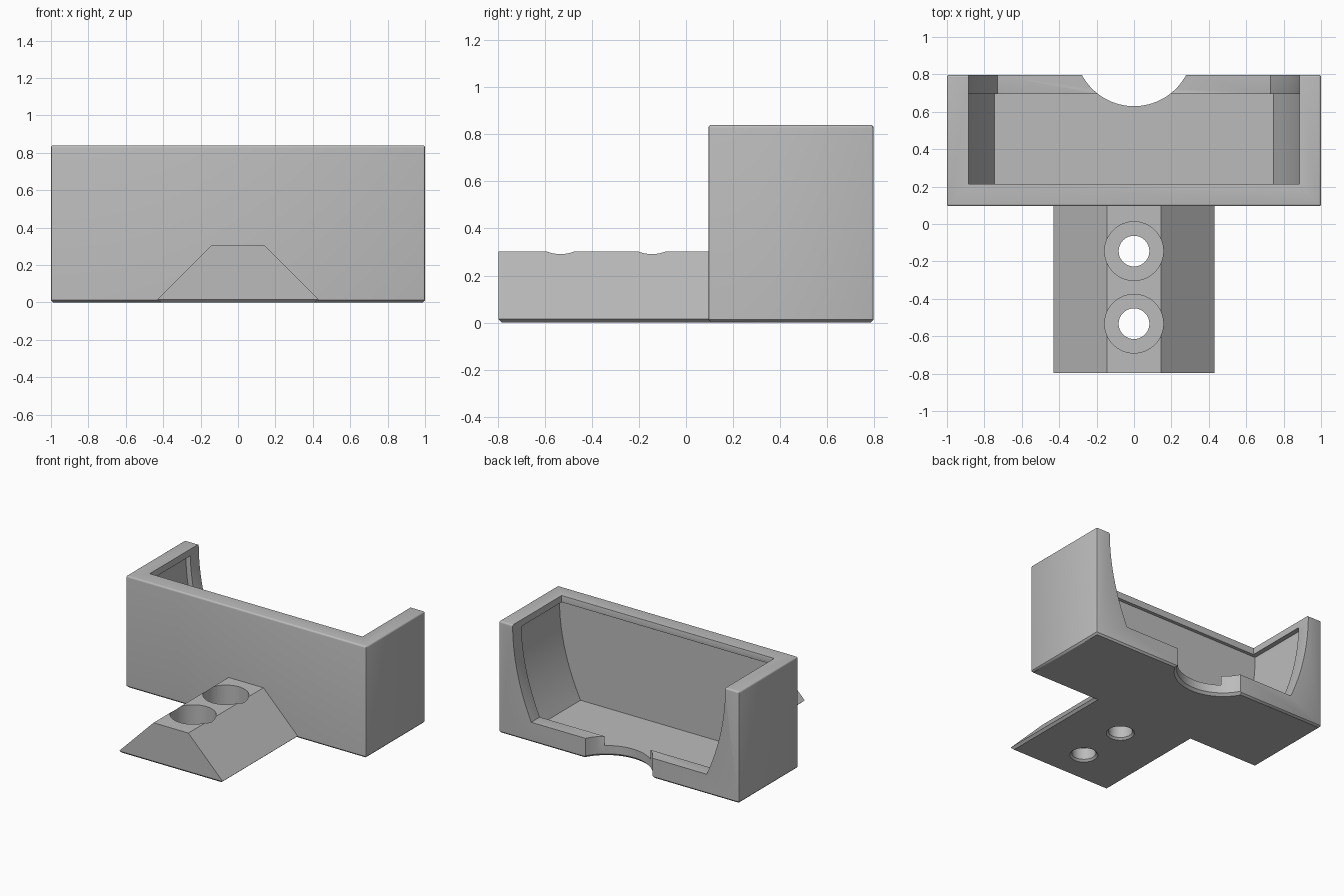
import bpy, bmesh, math
from mathutils import Vector

old = bpy.data.objects.get("Cube")
if old:
    bpy.data.objects.remove(old)

grey = bpy.data.materials.new("light_grey")
grey.use_nodes = True
GREY = (0.5, 0.5, 0.5, 1)
grey.diffuse_color = GREY
grey.node_tree.nodes["Principled BSDF"].inputs["Base Color"].default_value = GREY


def make(name, bm):
    bmesh.ops.recalc_face_normals(bm, faces=bm.faces)
    mesh = bpy.data.meshes.new(name)
    bm.to_mesh(mesh)
    bm.free()
    mesh.materials.append(grey)
    ob = bpy.data.objects.new(name, mesh)
    bpy.context.collection.objects.link(ob)
    return ob


def prism(profile, y0, y1):
    """Extrude an x-z outline along y."""
    bm = bmesh.new()
    face = bm.faces.new([bm.verts.new((x, y0, z)) for x, z in profile])
    ext = bmesh.ops.extrude_face_region(bm, geom=[face])["geom"]
    verts = [g for g in ext if isinstance(g, bmesh.types.BMVert)]
    bmesh.ops.translate(bm, verts=verts, vec=(0, y1 - y0, 0))
    return bm


def lathe(profile, x, y, steps=64):
    """Spin an r-z outline into a solid around a vertical axis."""
    bm = bmesh.new()
    rings = []
    for r, z in profile:
        angles = [2 * math.pi * i / steps for i in range(steps)]
        rings.append([bm.verts.new((x + r * math.cos(a), y + r * math.sin(a), z))
                      for a in angles])
    for a, b in zip(rings, rings[1:]):
        for i in range(steps):
            j = (i + 1) % steps
            bm.faces.new((a[i], a[j], b[j], b[i]))
    bm.faces.new(rings[0])
    bm.faces.new(rings[-1])
    return bm


def bevel(bm, rule, size, segments):
    edges = [e for e in bm.edges if rule(e)]
    bmesh.ops.bevel(bm, geom=edges, offset=size, segments=segments,
                    profile=0.5, affect='EDGES', clamp_overlap=True)


def level(z):
    return lambda e: all(abs(v.co.z - z) < 1e-4 for v in e.verts)


def cut(ob, name, bm):
    cutter = make(name, bm)
    cutter.hide_render = True
    mod = ob.modifiers.new(name, 'BOOLEAN')
    mod.operation = 'DIFFERENCE'
    mod.solver = 'EXACT'
    mod.object = cutter
    bpy.context.view_layer.objects.active = ob
    bpy.ops.object.modifier_apply(modifier=name)
    bpy.data.objects.remove(cutter)


def bowl(low_x, low_z, high_x, high_z, top, steps=16):
    """Symmetric outline whose sides curve out to vertical at the top."""
    side = []
    for i in range(steps + 1):
        t = 1 - i / steps
        side.append((high_x - (high_x - low_x) * t * t,
                     high_z - (high_z - low_z) * t))
    if top > high_z:
        side.append((high_x, top))
    return side + [(-x, z) for x, z in reversed(side)]


def smooth(ob):
    bpy.ops.object.select_all(action='DESELECT')
    ob.select_set(True)
    bpy.context.view_layer.objects.active = ob
    bpy.ops.object.shade_smooth_by_angle(angle=math.radians(32))


# Tray: box with rounded top and chamfered base
H = 0.84
bm = prism([(-1, 0), (1, 0), (1, H), (-1, H)], 0.095, 0.797)
bevel(bm, lambda e: abs(e.verts[0].co.z - e.verts[1].co.z) > 0.5, 0.01, 2)
bevel(bm, level(H), 0.024, 4)
bevel(bm, level(0), 0.018, 1)
tray = make("tray", bm)

# Hollow, open top and back, and thumb notch through the back lip
cut(tray, "hollow_cutter", prism(bowl(0.745, 0.08, 0.92, 0.79, 0.79), 0.19, 0.695))
cut(tray, "opening_cutter", prism(bowl(0.73, 0.15, 0.885, H, 1), 0.215, 1))
cut(tray, "notch_cutter", lathe(
    [(0.35, -0.016), (0.316, 0.018), (0.316, 0.5)], 0, 0.946, 96))

# Rounded inner rim
bm = bmesh.new()
bm.from_mesh(tray.data)
bmesh.ops.remove_doubles(bm, verts=bm.verts, dist=1e-5)


def rim_edge(e):
    m = (e.verts[0].co + e.verts[1].co) / 2
    return (len(e.link_faces) == 2 and e.is_convex
            and e.calc_face_angle(0) > 0.9
            and abs(m.x) < 0.9 and 0.2 < m.y < 0.72 and m.z > 0.1)


bevel(bm, rim_edge, 0.018, 3)
bm.to_mesh(tray.data)
bm.free()
smooth(tray)

# Mounting foot: dovetail bar with chamfered base
bm = prism([(-0.412, 0), (0.412, 0), (0.43, 0.016), (0.145, 0.303),
            (-0.145, 0.303), (-0.43, 0.016)], -0.797, 0.13)
bevel(bm, lambda e: level(0)(e) and all(v.co.y < -0.7 for v in e.verts), 0.014, 1)
foot = make("mounting_foot", bm)

# Counterbored screw holes
for i, y in enumerate((-0.145, -0.533)):
    cut(foot, f"screw_hole_cutter_{i}", lathe(
        [(0.11, -0.014), (0.082, 0.014), (0.082, 0.1), (0.157, 0.1), (0.157, 0.5)], 0, y))
smooth(foot)
